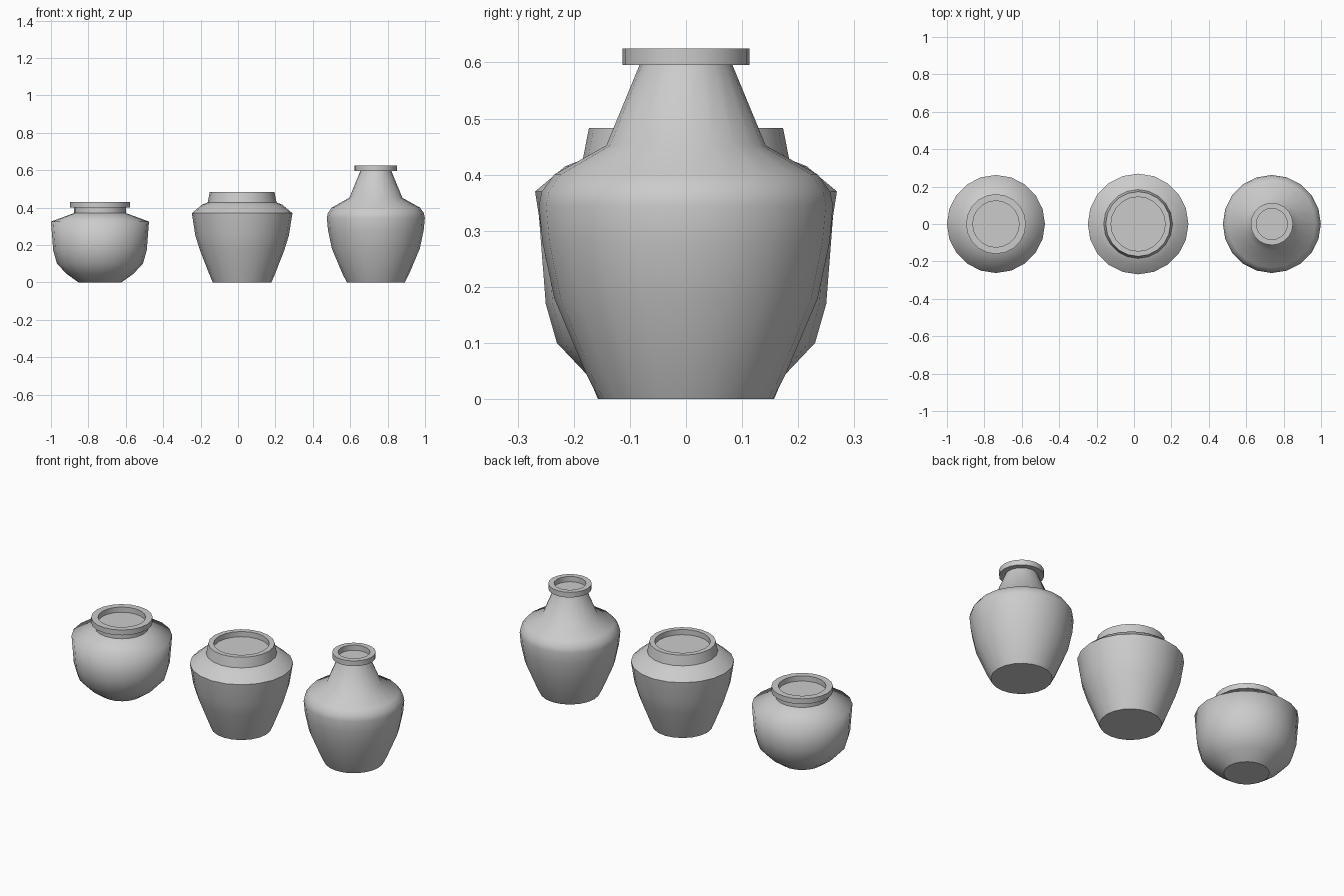
import bpy, bmesh
from math import cos, sin, tau

if "Cube" in bpy.data.objects:
    bpy.data.objects.remove(bpy.data.objects["Cube"])

SIDES = 20


def lathe(name, x, profile, sharp, cap_bottom=False, cap_top=False):
    """Spin (radius, height) points about a vertical axis; 'sharp' lists creased rings."""
    bm = bmesh.new()
    rings = [[bm.verts.new((r * cos(tau * i / SIDES), r * sin(tau * i / SIDES), z))
              for i in range(SIDES)] for r, z in profile]
    for lo, hi in zip(rings, rings[1:]):
        for i in range(SIDES):
            j = (i + 1) % SIDES
            bm.faces.new((lo[i], lo[j], hi[j], hi[i])).smooth = True
    if cap_bottom:
        bm.faces.new(rings[0][::-1])
    if cap_top:
        bm.faces.new(rings[-1])
    for k in sharp:
        for i in range(SIDES):
            edge = bm.edges.get((rings[k][i], rings[k][(i + 1) % SIDES]))
            edge.smooth = False
    mesh = bpy.data.meshes.new(name)
    bm.to_mesh(mesh)
    bm.free()
    obj = bpy.data.objects.new(name, mesh)
    obj.location.x = x
    bpy.context.collection.objects.link(obj)
    return obj


def rim(name, x, neck, outer, inner, bottom, top, depth=0.03):
    """Flat-topped lip with a shallow recessed mouth."""
    profile = [(neck, bottom), (outer, bottom), (outer, top),
               (inner, top), (inner, top - depth)]
    return lathe(name, x, profile, range(5), cap_top=True)


# Low round pot
lathe("round_pot_body", -0.738,
      [(0.115, 0), (0.178, 0.045), (0.23, 0.10), (0.25, 0.17), (0.262, 0.325),
       (0.139, 0.37), (0.139, 0.40)], [0, 5, 6], cap_bottom=True)
rim("round_pot_rim", -0.738, 0.139, 0.16, 0.124, 0.40, 0.43)

# Wide shouldered jar with a plain tapered collar and recessed mouth
lathe("wide_jar", 0.022,
      [(0.157, 0), (0.178, 0.05), (0.225, 0.17), (0.25, 0.25), (0.269, 0.37),
       (0.215, 0.415), (0.184, 0.427), (0.173, 0.483), (0.145, 0.483), (0.145, 0.453)],
      [0, 4, 6, 7, 8, 9], cap_bottom=True, cap_top=True)

# Tall necked jar
lathe("tall_jar_body", 0.737,
      [(0.155, 0), (0.178, 0.045), (0.235, 0.18), (0.256, 0.28), (0.262, 0.345),
       (0.257, 0.37), (0.235, 0.40), (0.142, 0.452), (0.083, 0.595)],
      [0, 8], cap_bottom=True)
rim("tall_jar_rim", 0.737, 0.083, 0.113, 0.083, 0.595, 0.625)
